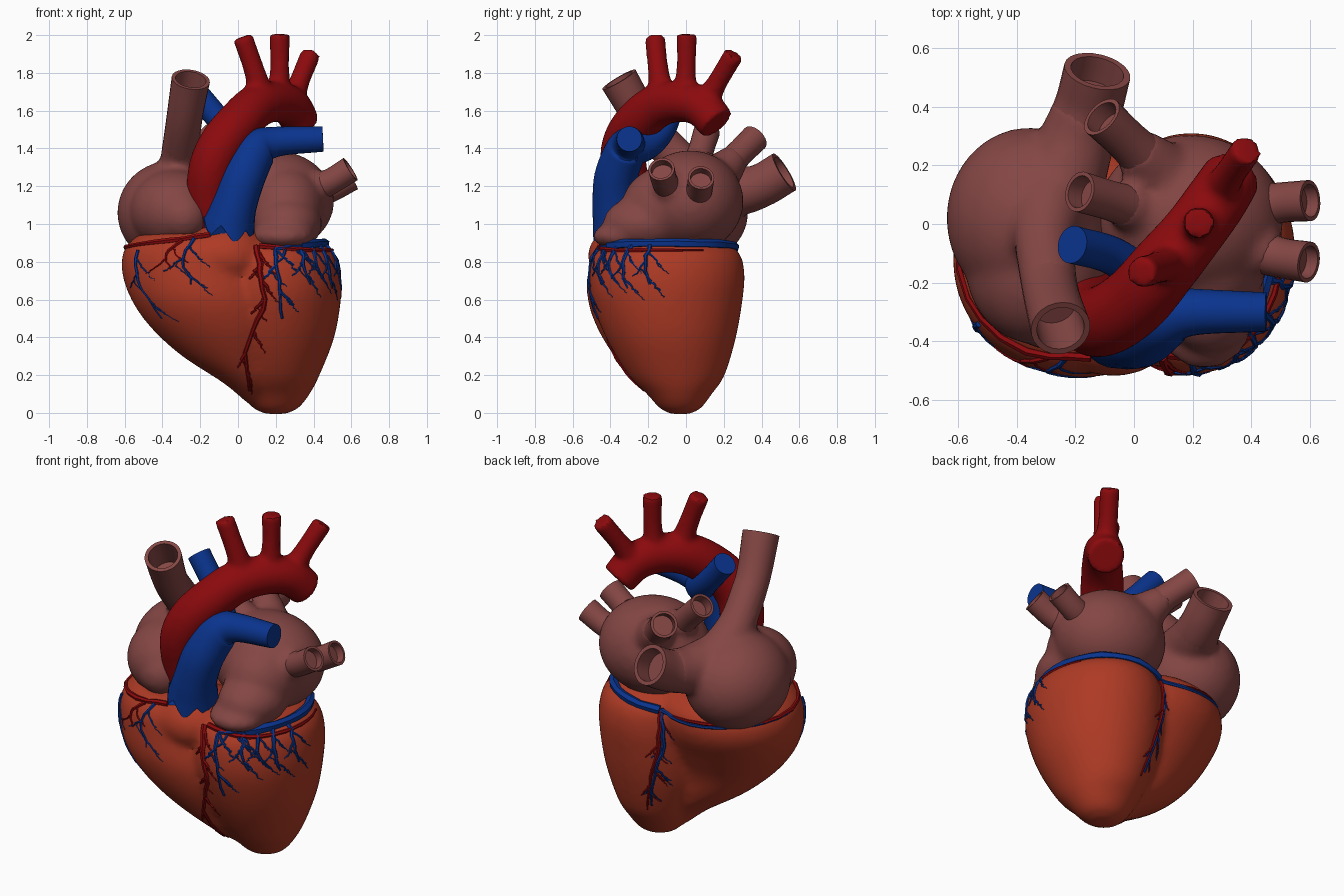
import bpy, bmesh, random
from math import sin, cos, pi, radians
from mathutils import Vector, Matrix
from mathutils.bvhtree import BVHTree

if "Cube" in bpy.data.objects:
    bpy.data.objects.remove(bpy.data.objects["Cube"])

random.seed(4)


def material(name, rgb):
    m = bpy.data.materials.new(name)
    m.diffuse_color = (*rgb, 1)
    m.use_nodes = True
    m.node_tree.nodes["Principled BSDF"].inputs["Base Color"].default_value = m.diffuse_color
    return m


MUSCLE = material("muscle", (0.42, 0.042, 0.018))
PINK = material("atrium_pink", (0.23, 0.062, 0.058))
RED = material("artery_red", (0.26, 0.003, 0.004))
BLUE = material("vein_blue", (0.003, 0.034, 0.27))


def spline(rows, n):
    """Catmull-Rom interpolation of tuples."""
    rows = [Vector(r) for r in rows]
    p = [rows[0] * 2 - rows[1]] + rows + [rows[-1] * 2 - rows[-2]]
    out = []
    for i in range(1, len(p) - 2):
        a, b, c, d = p[i - 1:i + 3]
        for k in range(n):
            t = k / n
            out.append((b * 2 + (c - a) * t + (a * 2 - b * 5 + c * 4 - d) * t ** 2
                        + (b * 3 - a - c * 3 + d) * t ** 3) * 0.5)
    return out + [rows[-1]]


def loft(bm, rings):
    vr = [[bm.verts.new(p) for p in r] for r in rings]
    m = len(vr[0])
    for a, b in zip(vr, vr[1:]):
        for i in range(m):
            bm.faces.new((a[i], a[(i + 1) % m], b[(i + 1) % m], b[i]))
    bm.faces.new(vr[0][::-1])
    bm.faces.new(vr[-1])
    return vr


def tube(bm, rows, sides=24, n=6, hollow=False):
    """Sweep a circle along (x, y, z, radius) rows; hollow gives an open end."""
    pts = spline(rows, n)
    pos, rad = [Vector(p[:3]) for p in pts], [p[3] for p in pts]
    u, frames = None, []
    for i in range(len(pos)):
        t = (pos[min(i + 1, len(pos) - 1)] - pos[max(i - 1, 0)]).normalized()
        u = t.orthogonal() if u is None else u - t * u.dot(t)
        u.normalize()
        frames.append((u.copy(), t.cross(u)))

    def ring(i, k=1.0):
        a, b = frames[i]
        return [pos[i] + (a * cos(2 * pi * j / sides) + b * sin(2 * pi * j / sides)) * rad[i] * k
                for j in range(sides)]
    rings = [ring(i) for i in range(len(pos))]
    if hollow:
        rings += [ring(i, 0.8) for i in range(len(pos) - 1, int(len(pos) * 0.7), -1)]
    return loft(bm, rings)


def stack(bm, rows, sides=40):
    """Loft horizontal ellipses given as (z, cx, cy, rx, ry)."""
    loft(bm, [[Vector((cx + rx * cos(2 * pi * j / sides), cy + ry * sin(2 * pi * j / sides), z))
               for j in range(sides)] for z, cx, cy, rx, ry in
              [tuple(v) for v in spline(rows, 4)]])


def blob(bm, c, r):
    bmesh.ops.create_uvsphere(bm, u_segments=32, v_segments=20, radius=1,
                              matrix=Matrix.Translation(c) @ Matrix.Diagonal((*r, 1)))


def finish(name, bm, mat, voxel=0, smooth=6, angle=45):
    """Make the object; a voxel size fuses overlapping pieces into one skin."""
    bmesh.ops.recalc_face_normals(bm, faces=bm.faces)
    me = bpy.data.meshes.new(name)
    bm.to_mesh(me)
    bm.free()
    ob = bpy.data.objects.new(name, me)
    bpy.context.collection.objects.link(ob)
    if voxel:
        rm = ob.modifiers.new("fuse", 'REMESH')
        rm.mode, rm.voxel_size = 'VOXEL', voxel
        sm = ob.modifiers.new("soften", 'SMOOTH')
        sm.factor, sm.iterations = 0.5, smooth
        dg = bpy.context.evaluated_depsgraph_get()
        me = bpy.data.meshes.new_from_object(ob.evaluated_get(dg))
        ob.modifiers.clear()
        ob.data = me
    me.materials.clear()
    me.materials.append(mat)
    me.polygons.foreach_set("use_smooth", [True] * len(me.polygons))
    me.set_sharp_from_angle(angle=radians(angle))
    return ob


# ventricles: left cone, right cone and the outflow bump
bm = bmesh.new()
stack(bm, [(-0.006, .2, -.03, .05, .05), (.025, .2, -.03, .12, .11), (.1, .2, -.035, .18, .172),
           (.2, .2, -.05, .232, .255), (.4, .195, -.08, .315, .345), (.6, .195, -.1, .35, .40),
           (.74, .195, -.1, .35, .41), (.85, .19, -.1, .32, .38), (.92, .19, -.1, .22, .28)])
stack(bm, [(.06, .1, -.07, .06, .07), (.16, .07, -.11, .15, .16), (.3, -.04, -.15, .255, .23),
           (.45, -.11, -.18, .35, .29), (.6, -.165, -.17, .40, .35), (.75, -.205, -.13, .41, .385),
           (.87, -.205, -.12, .395, .375), (.95, -.2, -.13, .32, .3)])
blob(bm, (-.07, -.28, .83), (.25, .24, .18))
ventricles = finish("ventricles", bm, MUSCLE, 0.02, 6)


# atria with the great veins growing out of them
def veins(body, specs):
    for name, rows in specs.items():
        k = [1.2, 1.05, 1.0, .98]
        tube(body, [(*r[:3], r[3] * k[i]) for i, r in enumerate(rows[:-1])])
        b = bmesh.new()
        tube(b, rows, hollow=True)
        finish(name, b, PINK)


bm = bmesh.new()
blob(bm, (-.355, .02, 1.06), (.285, .31, .275))
blob(bm, (-.335, -.14, 1.07), (.24, .27, .22))
blob(bm, (-.29, -.28, 1.04), (.14, .15, .14))
veins(bm, {
    "superior_vena_cava": [(-.29, .08, 1.2, .12), (-.305, -.06, 1.36, .1),
                           (-.285, -.225, 1.55, .095), (-.25, -.355, 1.765, .102)],
    "inferior_vena_cava": [(-.27, .06, 1.17, .13), (-.2, .27, 1.17, .125),
                           (-.155, .4, 1.205, .116), (-.125, .52, 1.275, .115)]})
finish("right_atrium", bm, PINK, 0.02, 8)

bm = bmesh.new()
blob(bm, (.19, .02, 1.12), (.32, .285, .27))
blob(bm, (.25, -.1, 1.09), (.21, .24, .215))
blob(bm, (.26, -.22, 1.0), (.185, .22, .15))
blob(bm, (.24, -.33, .935), (.165, .165, .075))
veins(bm, {
    "left_vein_front": [(.35, -.06, 1.17, .09), (.48, -.11, 1.22, .07), (.595, -.13, 1.29, .07)],
    "left_vein_back": [(.35, .04, 1.15, .09), (.48, .07, 1.18, .07), (.6, .08, 1.245, .07)],
    "right_vein_front": [(.1, .02, 1.2, .1), (-.05, .07, 1.36, .07), (-.185, .11, 1.49, .07)],
    "right_vein_back": [(.12, .14, 1.22, .11), (.0, .26, 1.35, .075), (-.11, .365, 1.455, .075)]})
finish("left_atrium", bm, PINK, 0.02, 8)

# aorta: arch and three branches
bm = bmesh.new()
tube(bm, [(-.1, -.25, .93, .11), (-.15, -.29, 1.13, .12), (-.138, -.33, 1.3, .122),
          (-.08, -.32, 1.43, .122), (.01, -.255, 1.54, .12), (.1, -.15, 1.625, .116),
          (.2, -.03, 1.648, .108), (.28, .08, 1.62, .106), (.335, .165, 1.53, .1)])
tube(bm, [(.13, -.12, 1.64, .08), (.09, -.145, 1.8, .056), (.025, -.165, 1.99, .054)])
tube(bm, [(.21, -.01, 1.64, .08), (.22, 0, 1.8, .052), (.22, .005, 2.005, .054)])
tube(bm, [(.28, .09, 1.62, .08), (.32, .16, 1.74, .055), (.385, .255, 1.9, .054)])
finish("aorta", bm, RED, 0.016, 4)

# pulmonary artery, with a zigzag edge where it meets the muscle
bm = bmesh.new()
rings = tube(bm, [(-.05, -.355, .99, .14), (-.02, -.375, 1.1, .12), (.03, -.37, 1.25, .115),
                  (.1, -.32, 1.39, .108), (.2, -.3, 1.435, .08), (.45, -.3, 1.45, .067)])
for i, v in enumerate(rings[0]):
    v.co.z += (-.06, -.02, .02, -.02)[i % 4]
tube(bm, [(.12, -.31, 1.39, .09), (.04, -.2, 1.42, .075), (-.07, -.11, 1.52, .065),
          (-.21, -.07, 1.68, .065)])
finish("pulmonary_artery", bm, BLUE)

# coronary vessels, laid on the muscle by (angle, height)
tree = BVHTree.FromPolygons([v.co for v in ventricles.data.vertices],
                            [p.vertices for p in ventricles.data.polygons])


def on_muscle(a, z, lift):
    d = Vector((cos(radians(a)), sin(radians(a)), 0))
    hit, nor, *_ = tree.ray_cast(Vector((.05, -.1, z)) + d * 1.5, -d)
    if hit is None:
        hit, nor, *_ = tree.find_nearest(Vector((.05, -.1, z)) + d * .4)
    return hit + nor * lift


def vessel(bm, path, r, twigs=0, tip=0.4):
    fine = spline(path, 4)
    m = len(fine) - 1
    rows = []
    for i, (a, z) in enumerate(fine):
        w = r * (1 - (1 - tip) * i / m) * random.uniform(.85, 1.1)
        rows.append((*on_muscle(a + random.uniform(-1, 1), z, w * .3), w))
    tube(bm, rows, sides=6, n=1)
    for k in range(twigs):
        a, z = fine[int((k + .7) / (twigs + .5) * m)]
        s = (-1) ** k * random.uniform(.8, 1.2)
        vessel(bm, [(a, z), (a + 5 * s, z - .05), (a + 9 * s, z - .08)], r * .55, twigs > 2, .5)


bm = bmesh.new()
vessel(bm, [(-82, .88), (-80, .75), (-78, .55), (-92, .32), (-85, .12)], .018, 7)   # front descending
vessel(bm, [(-80, .88), (-45, .86), (-10, .86), (25, .86)], .016)                  # left circling
vessel(bm, [(-120, .94), (-150, .9), (-185, .87), (-225, .86), (-262, .84)], .016)  # right circling
vessel(bm, [(-135, .91), (-140, .84), (-136, .76)], .011, 2)
vessel(bm, [(97, .86), (96, .65), (88, .45), (78, .22)], .014, 4)                  # back descending
finish("coronary_arteries", bm, RED)

bm = bmesh.new()
vessel(bm, [(-48, .88), (-20, .89), (20, .89), (60, .88), (96, .85)], .029, 0, .8)  # coronary sinus
vessel(bm, [(-48, .88), (-60, .87), (-69, .85), (-68, .7), (-64, .5)], .017, 5)    # front vein
for a, drop in ((-48, .2), (-38, .17), (-27, .22), (-12, .2)):
    vessel(bm, [(a, .88), (a - 2, .88 - drop / 2), (a + 2, .88 - drop)], .013, 3)
vessel(bm, [(-128, .92), (-130, .8), (-125, .68)], .011, 3)
vessel(bm, [(-158, .86), (-155, .7), (-147, .5)], .011, 3)
vessel(bm, [(98, .86), (100, .65), (91, .45), (82, .25)], .014, 4)                 # back vein
vessel(bm, [(97, .85), (125, .84), (160, .86), (185, .87)], .013)
finish("coronary_veins", bm, BLUE)
